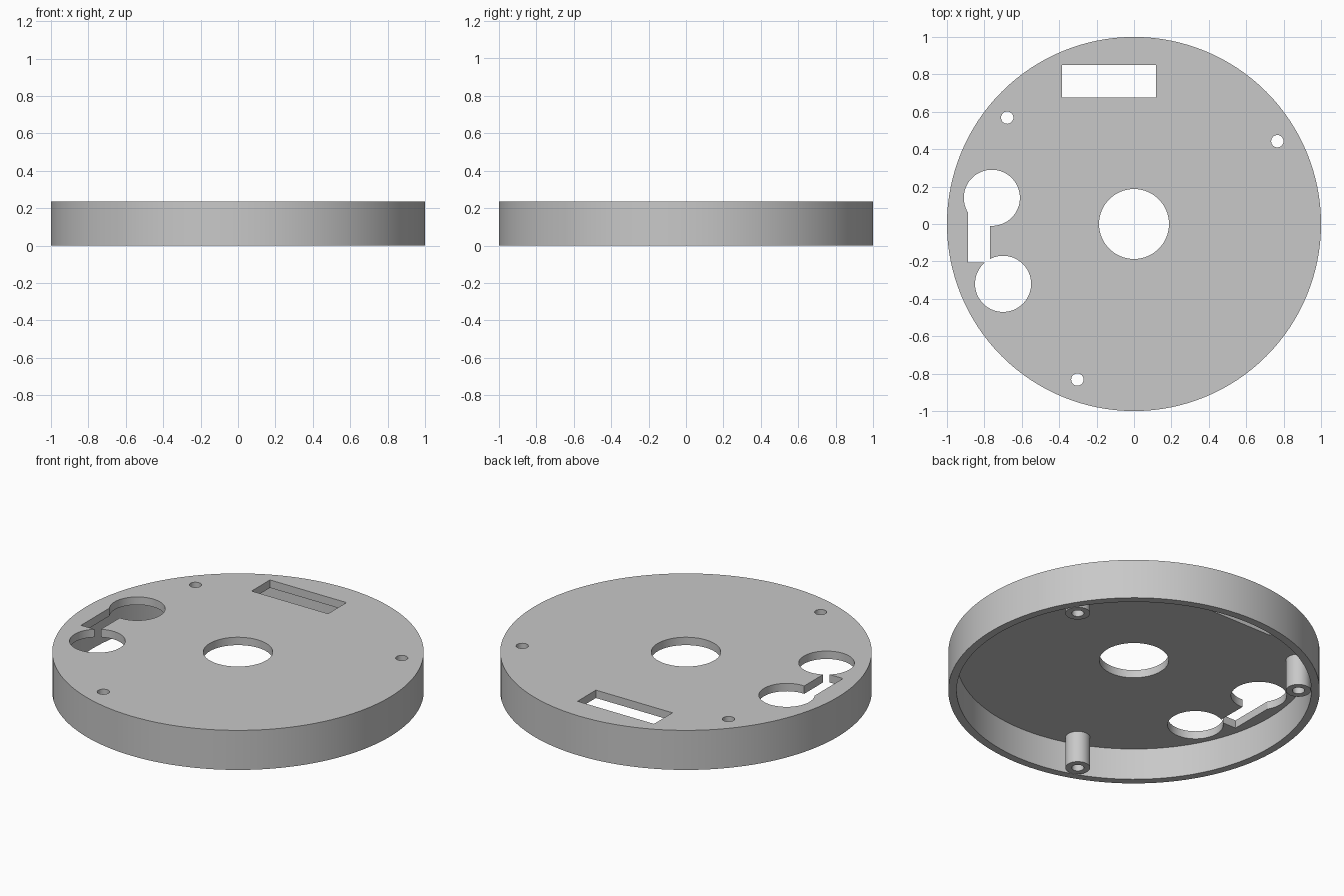
import bpy
import bmesh
from math import cos, sin, radians
from mathutils import Matrix

cube = bpy.data.objects.get("Cube")
if cube:
    bpy.data.objects.remove(cube, do_unlink=True)

HEIGHT, PLATE, INNER = 0.235, 0.188, 0.955

grey = bpy.data.materials.new("light grey plastic")
grey.use_nodes = True
colour = (0.58, 0.58, 0.58, 1)
grey.diffuse_color = colour
grey.node_tree.nodes["Principled BSDF"].inputs["Base Color"].default_value = colour


def add_object(name, bm):
    mesh = bpy.data.meshes.new(name)
    bm.to_mesh(mesh)
    bm.free()
    mesh.materials.append(grey)
    obj = bpy.data.objects.new(name, mesh)
    bpy.context.collection.objects.link(obj)
    return obj


def cylinder(name, x, y, r, z0, z1, sides=64):
    bm = bmesh.new()
    bmesh.ops.create_cone(bm, cap_ends=True, segments=sides, radius1=r, radius2=r,
                          depth=z1 - z0,
                          matrix=Matrix.Translation((x, y, (z0 + z1) / 2)))
    return add_object(name, bm)


def box(name, x0, x1, y0, y1, z0, z1):
    bm = bmesh.new()
    centre = Matrix.Translation(((x0 + x1) / 2, (y0 + y1) / 2, (z0 + z1) / 2))
    size = Matrix.Diagonal((x1 - x0, y1 - y0, z1 - z0, 1))
    bmesh.ops.create_cube(bm, size=1, matrix=centre @ size)
    return add_object(name, bm)


def combine(target, tool, operation):
    mod = target.modifiers.new(tool.name, 'BOOLEAN')
    mod.operation = operation
    mod.solver = 'EXACT'
    mod.object = tool
    bpy.context.view_layer.objects.active = target
    bpy.ops.object.modifier_apply(modifier=mod.name)
    bpy.data.objects.remove(tool, do_unlink=True)


# Shallow round cover, hollow from below
cover = cylinder("round_cover", 0, 0, 1, 0, HEIGHT, 128)
combine(cover, cylinder("cavity", 0, 0, INNER, -0.1, PLATE, 128), 'DIFFERENCE')

# Three screw posts against the inner wall, bored right through
posts = [(0.885 * cos(radians(a)), 0.885 * sin(radians(a))) for a in (30, 140, 250)]
for x, y in posts:
    combine(cover, cylinder("screw_post", x, y, 0.067, 0, 0.21, 32), 'UNION')
for x, y in posts:
    combine(cover, cylinder("screw_hole", x, y, 0.033, -0.1, 0.4, 32), 'DIFFERENCE')

# Openings in the top plate
LOW, HIGH = 0.1, 0.4
openings = [
    cylinder("centre_hole", 0, 0, 0.187, LOW, HIGH),
    cylinder("upper_round_hole", -0.76, 0.14, 0.15, LOW, HIGH),
    cylinder("lower_round_hole", -0.70, -0.32, 0.15, LOW, HIGH),
    box("linking_slot", -0.887, -0.77, -0.207, 0.12, LOW, HIGH),
    box("rectangular_window", -0.385, 0.118, 0.677, 0.85, LOW, HIGH),
]
for tool in openings:
    combine(cover, tool, 'DIFFERENCE')

# Smooth round walls with crisp edges
bpy.ops.object.select_all(action='DESELECT')
cover.select_set(True)
bpy.context.view_layer.objects.active = cover
bpy.ops.object.shade_smooth_by_angle(angle=radians(30))
